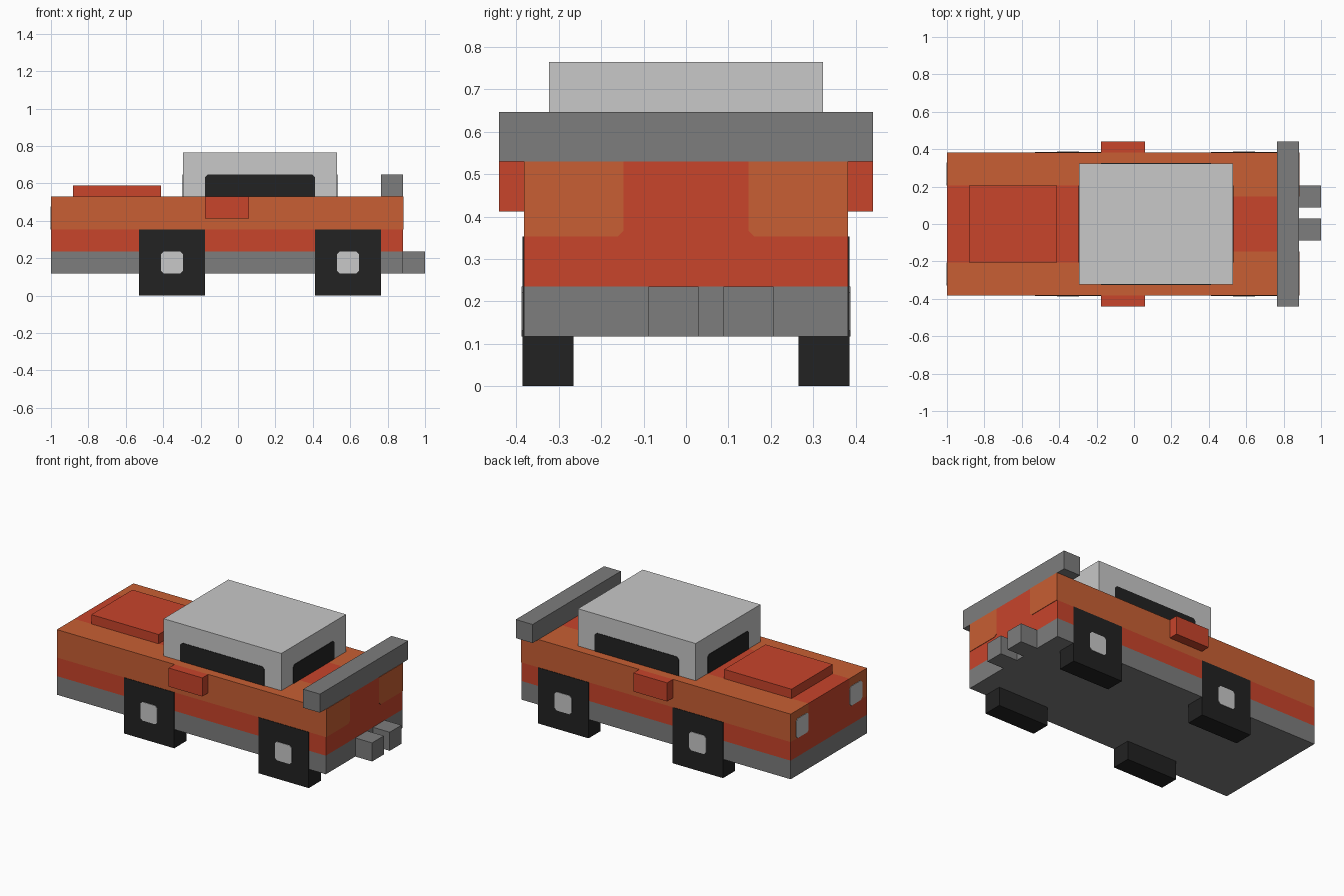
import bpy, bmesh
from mathutils import Vector

if "Cube" in bpy.data.objects:
    bpy.data.objects.remove(bpy.data.objects["Cube"])

U = 2 / 34      # block unit of the model
T = 0.003       # thickness of painted plates


def material(name, r, g, b):
    m = bpy.data.materials.new(name)
    m.diffuse_color = (r, g, b, 1)
    m.use_nodes = True
    m.node_tree.nodes["Principled BSDF"].inputs["Base Color"].default_value = m.diffuse_color
    return m


ORANGE = material("orange", 0.578, 0.114, 0.033)
RED = material("red", 0.578, 0.058, 0.024)
LIGHT = material("light grey", 0.578, 0.578, 0.578)
GREY = material("mid grey", 0.205, 0.205, 0.205)
BLACK = material("black", 0.016, 0.016, 0.016)


def finish(name, bm, mats):
    bmesh.ops.recalc_face_normals(bm, faces=bm.faces)
    me = bpy.data.meshes.new(name)
    bm.to_mesh(me)
    bm.free()
    for m in mats:
        me.materials.append(m)
    ob = bpy.data.objects.new(name, me)
    bpy.context.collection.objects.link(ob)
    return ob


def box_bm(x, y, z):
    bm = bmesh.new()
    bmesh.ops.create_cube(bm, size=1)
    for v in bm.verts:
        v.co = [r[0] if c < 0 else r[1] for c, r in zip(v.co, (x, y, z))]
    return bm


def box(name, x, y, z, mat):
    """Box from ranges given in block units (x measured from the nose)."""
    x = [a * U - 1 for a in x]
    return finish(name, box_bm(x, [a * U for a in y], [a * U for a in z]), [mat])


def plate(name, axis, pos, a, b, mat, corners="1111", c=0.014):
    """Thin plate facing x or y; a = horizontal range, b = height range.
    corners: which of low-left, low-right, top-right, top-left are clipped."""
    quad = [(a[0], b[0]), (a[1], b[0]), (a[1], b[1]), (a[0], b[1])]
    pts = []
    for i, p in enumerate(quad):
        p = Vector(p)
        if corners[i] == "1":
            for q in (quad[i - 1], quad[(i + 1) % 4]):
                pts.append(p + (Vector(q) - p).normalized() * c)
        else:
            pts.append(p)
    bm = bmesh.new()
    vs = [bm.verts.new((pos, p.x, p.y) if axis == "x" else (p.x, pos, p.y)) for p in pts]
    f = bm.faces.new(vs)
    out = T if pos > 0 else -T
    geo = bmesh.ops.extrude_face_region(bm, geom=[f])["geom"]
    move = Vector((out, 0, 0)) if axis == "x" else Vector((0, out, 0))
    bmesh.ops.translate(bm, vec=move, verts=[g for g in geo if isinstance(g, bmesh.types.BMVert)])
    return finish(name, bm, [mat])


W = 6.5 * U     # half width of the body

# Body: one box, cut along its colour borders
bm = box_bm((-1, 32 * U - 1), (-W, W), (2 * U, 9 * U))
cuts = [((0, 0, 4 * U), (0, 0, 1)), ((0, 0, 6 * U), (0, 0, 1)), ((0.1, 0, 0), (1, 0, 0))]
cuts += [((0, s * k * U, 0), (0, 1, 0)) for s in (-1, 1) for k in (2.5, 3.5)]
for co, no in cuts:
    bmesh.ops.bisect_plane(bm, geom=bm.verts[:] + bm.edges[:] + bm.faces[:],
                           plane_co=co, plane_no=no)
bm.normal_update()
for f in bm.faces:
    p, n = f.calc_center_median(), f.normal
    stripe = abs(p.y) < (3.5 * U if p.x < 0.1 else 2.5 * U)
    if p.z < 4 * U:
        f.material_index = 2                        # bumper band and floor
    elif p.z < 6 * U or n.x > 0.5:
        f.material_index = 1                        # red band and tail
    elif abs(n.y) < 0.5 and stripe:
        f.material_index = 1                        # centre stripe
finish("body", bm, [ORANGE, RED, GREY])

# Hood scoop, cabin, spoiler, exhausts
box("hood_scoop", (2, 10), (-3.5, 3.5), (9, 10), RED)
box("cabin", (12, 26), (-5.5, 5.5), (9, 13), LIGHT)
box("spoiler", (30, 32), (-7.5, 7.5), (9, 11), GREY)
box("exhaust_1", (32, 34), (-1.5, 0.5), (2, 4), GREY)
box("exhaust_2", (32, 34), (1.5, 3.5), (2, 4), GREY)

# Windscreen and rear window
for name, k in (("windscreen", 12), ("rear_window", 26)):
    plate(name, "x", k * U - 1, (-3.5 * U, 3.5 * U), (9 * U, 11 * U), BLACK, "0011")

for s, side in ((-1, "right"), (1, "left")):
    # Side windows and mirrors
    plate("side_window_" + side, "y", s * 5.5 * U, (14 * U - 1, 24 * U - 1),
          (9 * U, 11 * U), BLACK, "0011")
    box("mirror_" + side, (14, 18), sorted((s * 6.5, s * 7.5)), (7, 9), RED)
    # Headlights and orange tail panels
    plate("headlight_" + side, "x", -1, sorted((s * 3.5 * U, s * 5.6 * U)),
          (6 * U, 8.1 * U), LIGHT)
    plate("tail_panel_" + side, "x", 32 * U - 1, sorted((s * 2.5 * U, s * W)),
          (6 * U, 9 * U), ORANGE, "0100" if s < 0 else "1000")
    # Square wheels with hub plates
    for x0, end in ((8, "front"), (24, "rear")):
        box(f"wheel_{end}_{side}", (x0, x0 + 6), sorted((s * 4.5, s * (6.5 + T / U))),
            (0, 6), BLACK)
        plate(f"hub_{end}_{side}", "y", s * (W + T), ((x0 + 2) * U - 1, (x0 + 4) * U - 1),
              (2 * U, 4 * U), LIGHT)
